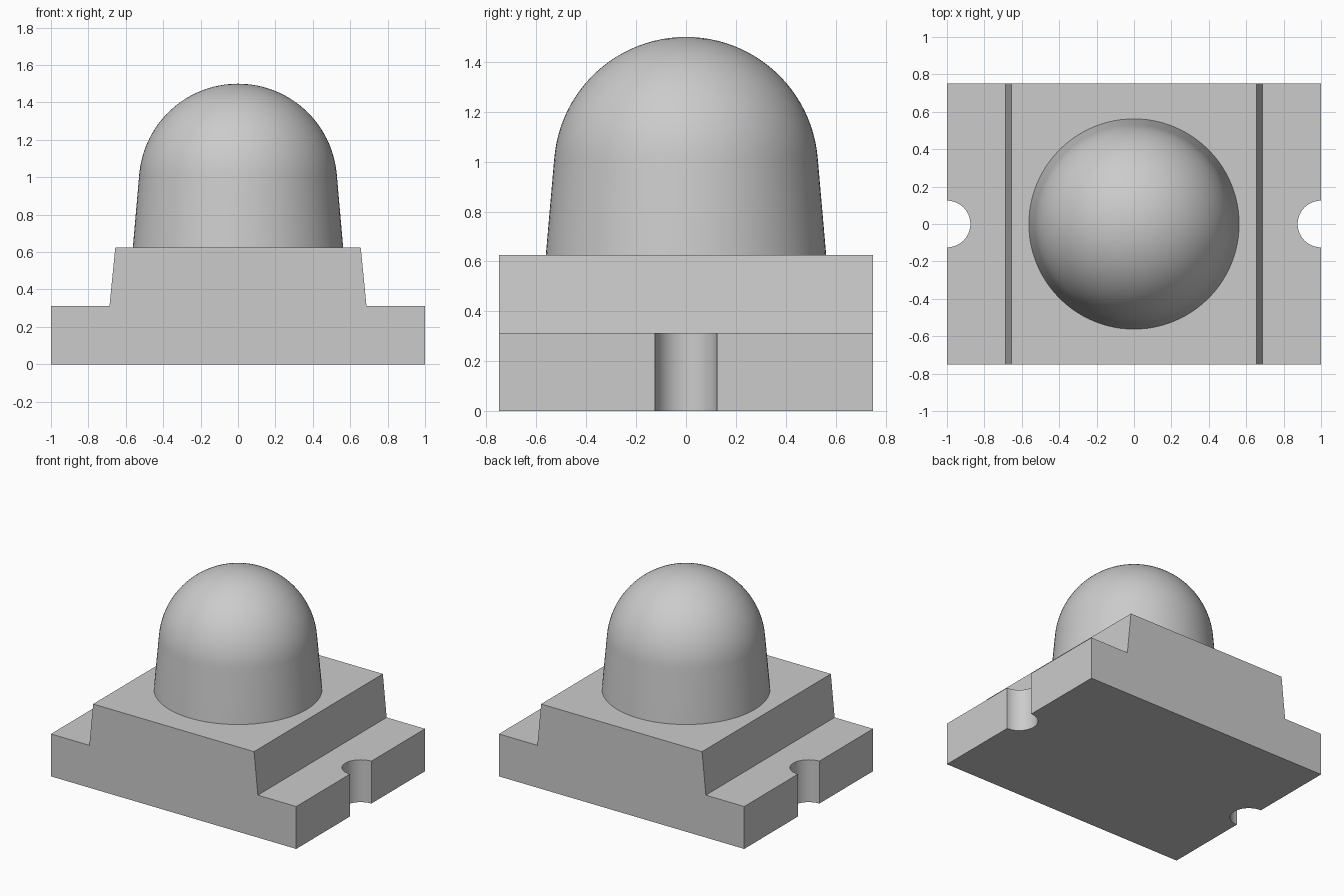
import bpy, bmesh, math

if "Cube" in bpy.data.objects:
    bpy.data.objects.remove(bpy.data.objects["Cube"])

STEP_Z, DECK_Z, TOP_Z = 0.3125, 0.625, 1.5

grey = bpy.data.materials.new("light_grey")
grey.diffuse_color = (0.6, 0.6, 0.6, 1)
grey.use_nodes = True
grey.node_tree.nodes["Principled BSDF"].inputs["Base Color"].default_value = grey.diffuse_color


def finish(name, bm):
    """Turn a bmesh into a named, coloured object."""
    bmesh.ops.recalc_face_normals(bm, faces=bm.faces)
    mesh = bpy.data.meshes.new(name)
    bm.to_mesh(mesh)
    bm.free()
    mesh.materials.append(grey)
    obj = bpy.data.objects.new(name, mesh)
    bpy.context.collection.objects.link(obj)
    return obj


def smooth(obj):
    bpy.ops.object.select_all(action='DESELECT')
    obj.select_set(True)
    bpy.context.view_layer.objects.active = obj
    bpy.ops.object.shade_smooth_by_angle(angle=math.radians(30))


# Stepped body: front profile extruded from front to back
half = [(1, 0), (1, STEP_Z), (0.687, STEP_Z), (0.656, DECK_Z)]
profile = half + [(-x, z) for x, z in reversed(half)]
bm = bmesh.new()
face = bm.faces.new([bm.verts.new((x, -0.75, z)) for x, z in profile])
ext = bmesh.ops.extrude_face_region(bm, geom=[face])
bmesh.ops.translate(bm, vec=(0, 1.5, 0),
                    verts=[v for v in ext["geom"] if isinstance(v, bmesh.types.BMVert)])
body = finish("body", bm)

# Half-round notches in both ends
for side in (-1, 1):
    bm = bmesh.new()
    bmesh.ops.create_cone(bm, cap_ends=True, segments=64, radius1=0.125,
                          radius2=0.125, depth=1)
    bmesh.ops.translate(bm, vec=(side, 0, 0.2), verts=bm.verts)
    cutter = finish("notch_cutter", bm)
    mod = body.modifiers.new("notch", 'BOOLEAN')
    mod.operation, mod.solver, mod.object = 'DIFFERENCE', 'EXACT', cutter
    bpy.context.view_layer.objects.active = body
    bpy.ops.object.modifier_apply(modifier=mod.name)
    bpy.data.objects.remove(cutter)
smooth(body)

# Domed lens: tapered side running tangent into a spherical cap
R, draft, rings = 0.53, math.radians(5), 24
centre = TOP_Z - R
bottom = DECK_Z - 0.005
side_z = centre + R * math.sin(draft)
base_r = R * math.cos(draft) + (side_z - bottom) * math.tan(draft)
outline = [(0, bottom), (base_r, bottom)]
for i in range(rings + 1):
    a = draft + (math.pi / 2 - draft) * i / rings
    outline.append((R * math.cos(a) if i < rings else 0, centre + R * math.sin(a)))
bm = bmesh.new()
pts = [bm.verts.new((r, 0, z)) for r, z in outline]
edges = [bm.edges.new(p) for p in zip(pts, pts[1:])]
bmesh.ops.spin(bm, geom=pts + edges, axis=(0, 0, 1), cent=(0, 0, 0),
               angle=math.tau, steps=96, use_merge=True)
bmesh.ops.remove_doubles(bm, verts=bm.verts, dist=1e-5)
smooth(finish("lens", bm))
